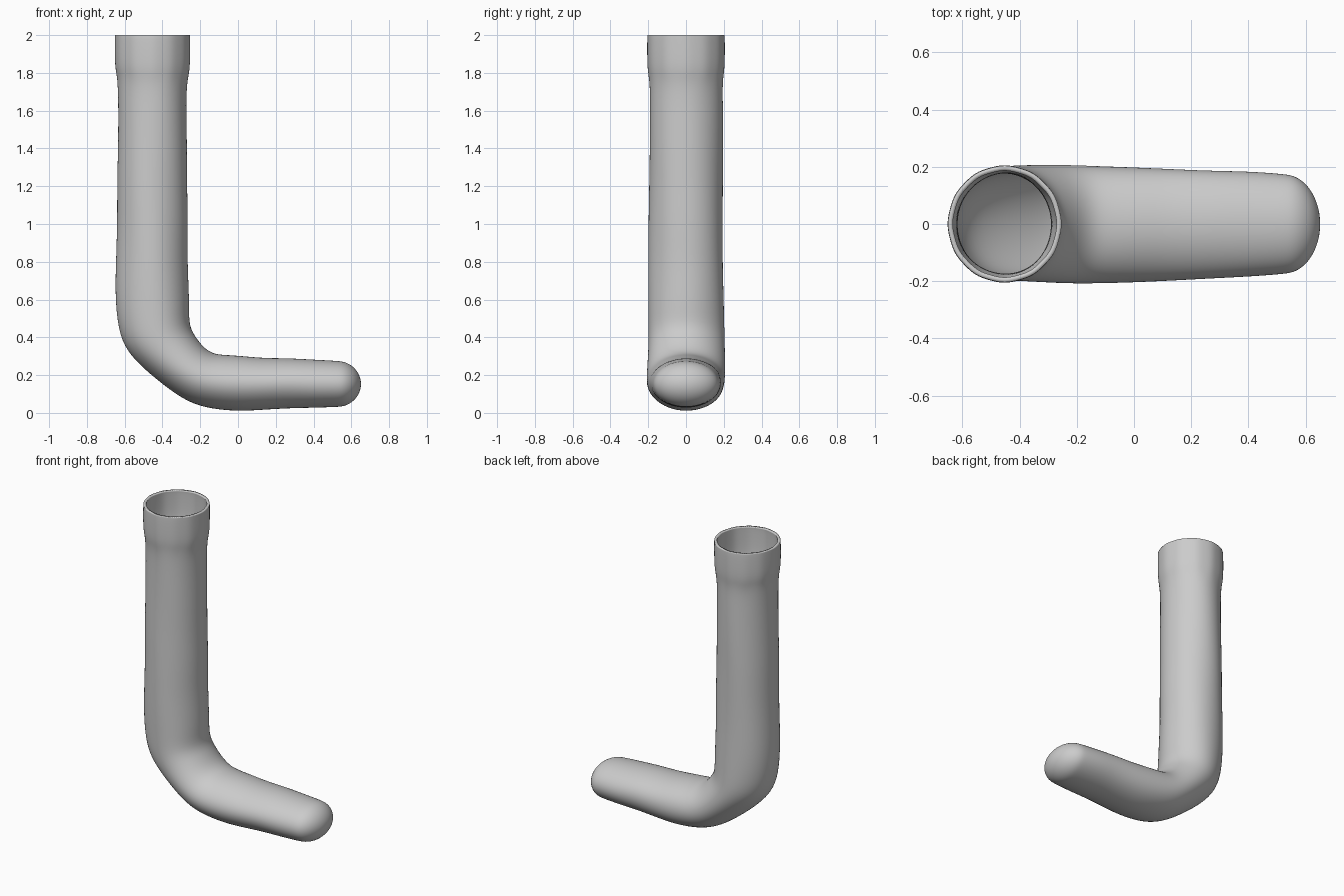
import bpy, bmesh
from math import sin, cos, pi
from mathutils import Vector

SEG = 24
# Cross-sections: heel/sole point (x, z), shin/instep point (x, z), half width in y
sections = [
    (-0.652, 2.00, -0.252, 2.00, 0.205),
    (-0.653, 1.98, -0.252, 1.98, 0.207),
    (-0.654, 1.84, -0.252, 1.84, 0.207),
    (-0.643, 1.79, -0.260, 1.79, 0.200),
    (-0.638, 1.73, -0.270, 1.73, 0.194),
    (-0.635, 1.60, -0.272, 1.60, 0.195),
    (-0.637, 1.40, -0.268, 1.40, 0.196),
    (-0.642, 1.20, -0.268, 1.20, 0.197),
    (-0.641, 1.00, -0.263, 1.00, 0.198),
    (-0.648, 0.80, -0.266, 0.82, 0.199),
    (-0.652, 0.64, -0.260, 0.68, 0.201),
    (-0.642, 0.48, -0.256, 0.56, 0.202),
    (-0.608, 0.35, -0.258, 0.46, 0.203),
    (-0.520, 0.25, -0.222, 0.40, 0.205),
    (-0.400, 0.15, -0.180, 0.345, 0.208),
    (-0.290, 0.07, -0.130, 0.313, 0.209),
    (-0.180, 0.025, -0.070, 0.308, 0.207),
    (-0.010, 0.006, 0.020, 0.303, 0.203),
    (0.130, 0.015, 0.130, 0.291, 0.197),
    (0.270, 0.024, 0.270, 0.291, 0.190),
    (0.400, 0.026, 0.400, 0.283, 0.186),
    (0.520, 0.030, 0.520, 0.277, 0.177),
]
# Rounded toe
for i in range(1, 6):
    t = i * pi / 12
    h, x = 0.124 * cos(t), 0.525 + 0.127 * sin(t)
    sections.append((x, 0.153 - h, x, 0.153 + h, 0.177 * cos(t)))

bm = bmesh.new()
rings = []
for k, (x0, z0, x1, z1, w) in enumerate(sections):
    a, b = Vector((x0, 0, z0)), Vector((x1, 0, z1))
    mid, half = (a + b) / 2, (b - a) / 2
    ring = []
    for j in range(SEG):
        t = 2 * pi * j / SEG
        # Ribbed cuff, then faint spiral folds down the leg
        if k < 4:
            s = 1 + 0.012 * cos(12 * t)
        elif k < 20:
            s = 1 + 0.018 * sin(t) ** 2 * sin(3 * t + 5 * z0 - 3 * x0)
        else:
            s = 1
        ring.append(bm.verts.new(mid + half * cos(t) * s + Vector((0, w * sin(t) * s, 0))))
    rings.append(ring)
for r, q in zip(rings, rings[1:]):
    for j in range(SEG):
        n = (j + 1) % SEG
        bm.faces.new((r[j], r[n], q[n], q[j]))
tip = bm.verts.new((0.652, 0, 0.153))
for j in range(SEG):
    bm.faces.new((rings[-1][j], rings[-1][(j + 1) % SEG], tip))
bmesh.ops.recalc_face_normals(bm, faces=bm.faces[:])
# Outward normals: the toe tip must face +x
bm.normal_update()
if tip.normal.x < 0:
    bmesh.ops.reverse_faces(bm, faces=bm.faces[:])

mesh = bpy.data.meshes.new("sock")
bm.to_mesh(mesh)
bm.free()
sock = bpy.data.objects.new("sock", mesh)
bpy.context.collection.objects.link(sock)

# Smooth knit, with a thin wall open at the cuff
sub = sock.modifiers.new("smooth", 'SUBSURF')
sub.levels = sub.render_levels = 2
wall = sock.modifiers.new("wall", 'SOLIDIFY')
wall.thickness = 0.017
wall.offset = -1

bpy.context.view_layer.objects.active = sock
sock.select_set(True)
bpy.ops.object.shade_smooth_by_angle(angle=0.8)
